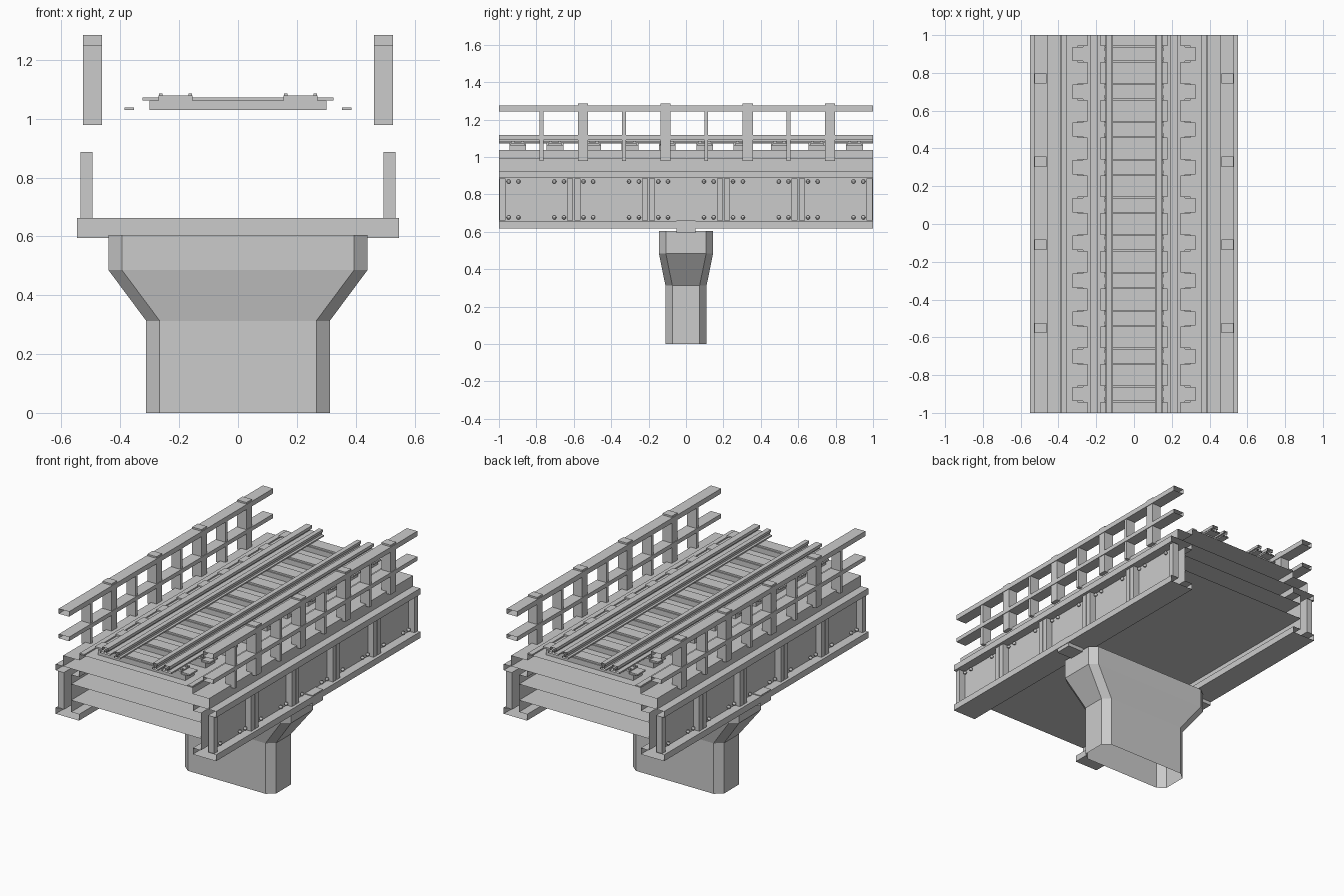
import bpy
import bmesh
from mathutils import Matrix, Vector

cube = bpy.data.objects.get("Cube")
if cube:
    bpy.data.objects.remove(cube, do_unlink=True)

grey = bpy.data.materials.new("plain_grey")
grey.use_nodes = True
grey.diffuse_color = (0.6, 0.6, 0.6, 1)
grey.node_tree.nodes["Principled BSDF"].inputs["Base Color"].default_value = (0.6, 0.6, 0.6, 1)


def finish(name, bm, mirror=False):
    mesh = bpy.data.meshes.new(name)
    bm.to_mesh(mesh)
    bm.free()
    mesh.materials.append(grey)
    obj = bpy.data.objects.new(name, mesh)
    bpy.context.collection.objects.link(obj)
    if mirror:
        mod = obj.modifiers.new("other_side", 'MIRROR')
        mod.use_mirror_merge = False
    return obj


def add_box(bm, x, y, z):
    """Box from (low, high) ranges."""
    size = [r[1] - r[0] for r in (x, y, z)]
    mid = Vector([(r[0] + r[1]) / 2 for r in (x, y, z)])
    bmesh.ops.create_cube(bm, size=1, matrix=Matrix.Translation(mid) @ Matrix.Diagonal((*size, 1)))


def extrude(name, profile, mirror=False):
    """Open-ended run along y of a counter-clockwise x-z outline."""
    bm = bmesh.new()
    near, far = [[bm.verts.new((x, y, z)) for x, z in profile] for y in (-1, 1)]
    for i in range(len(profile)):
        j = (i + 1) % len(profile)
        bm.faces.new((near[i], far[i], far[j], near[j]))
    return finish(name, bm, mirror)


def rect(x0, x1, z0, z1):
    return [(x0, z0), (x1, z0), (x1, z1), (x0, z1)]


def i_section(cx, foot, web, head, z0, z1, z2, z3):
    right = [(foot, z0), (foot, z1), (web, z1), (web, z2), (head, z2), (head, z3)]
    return [(cx + x, z) for x, z in right] + [(cx - x, z) for x, z in reversed(right)]


# Pier: stacked chamfered rings, open underneath
bm = bmesh.new()
rings = []
for hx, hy, z in ((0.312, 0.11, 0), (0.312, 0.11, 0.313), (0.44, 0.145, 0.485), (0.44, 0.145, 0.605)):
    cx, cy = hx - 0.046, hy - 0.037
    pts = [(cx, -hy), (hx, -cy), (hx, cy), (cx, hy), (-cx, hy), (-hx, cy), (-hx, -cy), (-cx, -hy)]
    rings.append([bm.verts.new((x, y, z)) for x, y in pts])
for low, high in zip(rings, rings[1:]):
    for i in range(8):
        j = (i + 1) % 8
        bm.faces.new((low[i], low[j], high[j], high[i]))
bm.faces.new(rings[-1])
finish("pier", bm)

bm = bmesh.new()
add_box(bm, (-0.547, 0.547), (-0.052, 0.052), (0.595, 0.662))
finish("bearing_beam", bm)

# Girders, lower slab and deck with a lower ledge along each side
extrude("side_girder", i_section(0.47, 0.08, 0.025, 0.08, 0.618, 0.657, 0.888, 0.926), True)
extrude("lower_slab", rect(-0.445, 0.445, 0.73, 0.83))
extrude("deck", [(-0.5, 0.926), (0.5, 0.926), (0.5, 0.992), (0.388, 0.992), (0.388, 1.03),
                 (-0.388, 1.03), (-0.388, 0.992), (-0.5, 0.992)])

# Web stiffeners and rivets, one set per bay
bm = bmesh.new()
rivets = bmesh.new()
for bay in range(-2, 3):
    mid = bay * 0.4
    for side in (-1, 1):
        y = mid + side * 0.181
        add_box(bm, (0.495, 0.535), (y - 0.016, y + 0.016), (0.66, 0.886))
        for offset in (0.096, 0.148):
            for z in (0.677, 0.869):
                bmesh.ops.create_uvsphere(rivets, u_segments=10, v_segments=6, radius=0.011,
                                          matrix=Matrix.Translation((0.507, mid + side * offset, z)))
finish("web_stiffeners", bm, True)
rivet_obj = finish("rivets", rivets, True)
bpy.ops.object.select_all(action='DESELECT')
rivet_obj.select_set(True)
bpy.context.view_layer.objects.active = rivet_obj
bpy.ops.object.shade_smooth_by_angle()

# Handrails and posts
extrude("top_handrail", rect(0.459, 0.53, 1.244, 1.275), True)
extrude("middle_handrail", rect(0.459, 0.53, 1.092, 1.117), True)
bm = bmesh.new()
for i in range(4):
    y = -0.55 + i * 0.44
    add_box(bm, (0.463, 0.526), (y - 0.027, y + 0.027), (0.978, 1.285))
    add_box(bm, (0.463, 0.526), (y - 0.232, y - 0.212), (0.978, 1.25))
finish("railing_posts", bm, True)

# Sleepers
bm = bmesh.new()
plates = bmesh.new()
for i in range(10):
    y = -0.9 + i * 0.2
    add_box(bm, (-0.3, 0.3), (y - 0.045, y + 0.045), (1.03, 1.062))
    add_box(bm, (-0.325, 0.325), (y - 0.038, y + 0.038), (1.062, 1.072))
    # Rail seat and its clips
    add_box(plates, (0.155, 0.27), (y - 0.045, y + 0.045), (1.062, 1.079))
    for x in (0.162, 0.262):
        for side in (-1, 1):
            c = y + side * 0.025
            add_box(plates, (x - 0.006, x + 0.006), (c - 0.008, c + 0.008), (1.079, 1.086))
finish("sleepers", bm)
finish("rail_seats", plates, True)

# Running rails and inner guard rails
extrude("running_rail", i_section(0.211, 0.034, 0.007, 0.02, 1.077, 1.086, 1.1, 1.118), True)
extrude("guard_rail", i_section(0.131, 0.021, 0.006, 0.014, 1.072, 1.08, 1.097, 1.112), True)

# Low strips along the deck edge
bm = bmesh.new()
add_box(bm, (0.354, 0.386), (-1, 1), (1.03, 1.038))
finish("deck_strip", bm, True)
